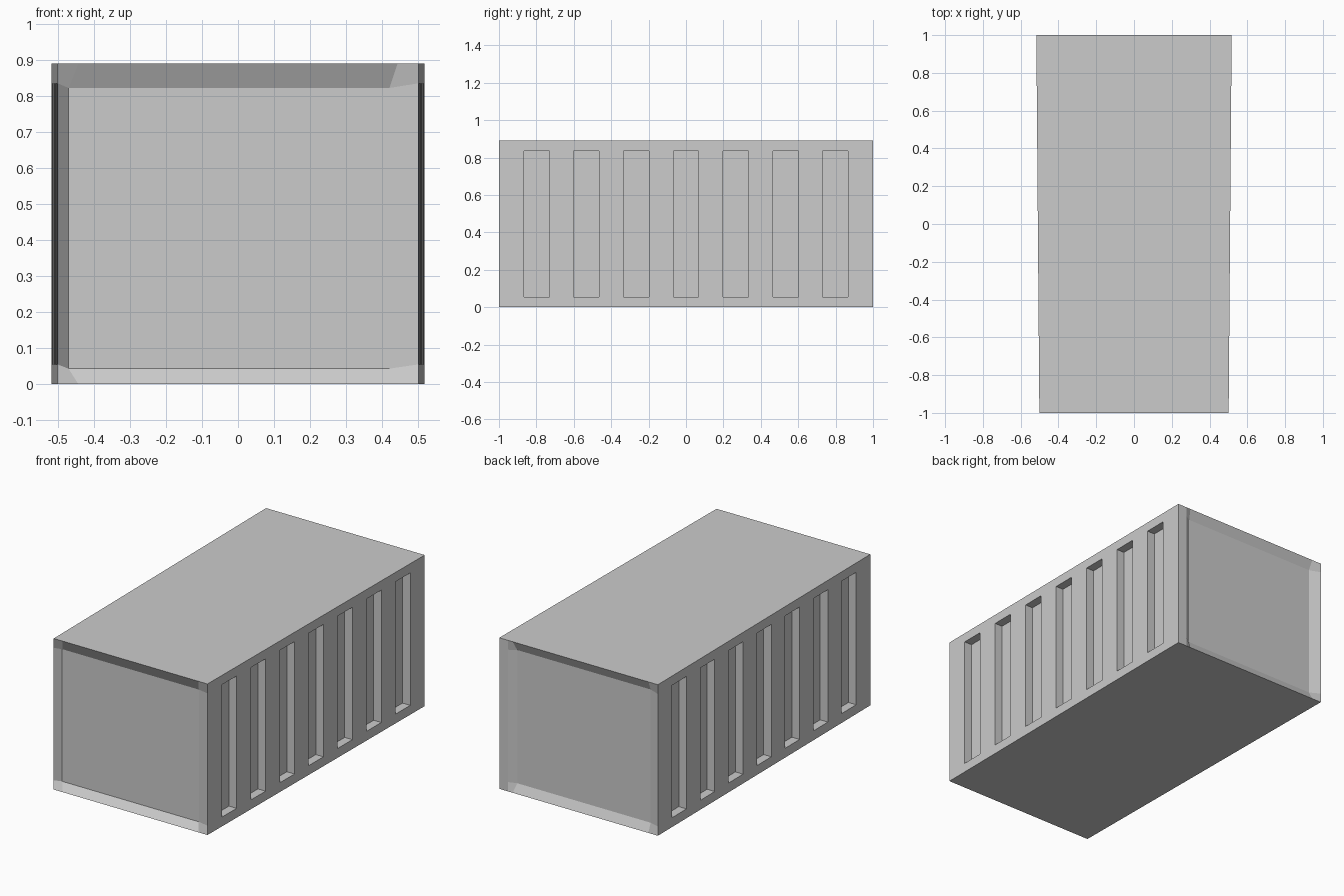
import bpy
import bmesh

old = bpy.data.objects.get("Cube")
if old:
    bpy.data.objects.remove(old, do_unlink=True)

HEIGHT = 0.89
RECESS_DEPTH = 0.05
ZS = [0, 0.055, 0.835, HEIGHT]

grey = bpy.data.materials.new("plain grey")
grey.use_nodes = True
colour = (0.6, 0.6, 0.6, 1)
grey.diffuse_color = colour
grey.node_tree.nodes["Principled BSDF"].inputs["Base Color"].default_value = colour

bm = bmesh.new()


def half_width(y):
    return 0.509 + 0.008 * y


def quad(*points):
    bm.faces.new([bm.verts.new(p) for p in points])


def dish(y, inward, left, right, inner_x, inner_z, break_x):
    """End wall with a sunken centre panel and sloped corner facets."""
    def point(i, j):
        if i in (1, 2) and j in (1, 2):
            return (inner_x[i - 1], y + inward, inner_z[j - 1])
        x = (left, break_x[0], break_x[1], right)[i]
        return (x, y, ZS[j])
    for i in range(3):
        for j in range(3):
            quad(point(i, j), point(i + 1, j), point(i + 1, j + 1), point(i, j + 1))


# Side walls with seven slots each
ys = [-1]
for k in range(7):
    centre = (k - 3) * 0.2663
    ys += [centre - 0.068, centre + 0.068]
ys.append(1)

for side in (-1, 1):
    def wall(y, z, depth=0):
        return (side * (half_width(y) - depth), y, z)
    for n, (y0, y1) in enumerate(zip(ys, ys[1:])):
        for j, (z0, z1) in enumerate(zip(ZS, ZS[1:])):
            corners = [(y0, z0), (y1, z0), (y1, z1), (y0, z1)]
            if n % 2 == 1 and j == 1:
                quad(*[wall(y, z, RECESS_DEPTH) for y, z in corners])
                for a, b in zip(corners, corners[1:] + corners[:1]):
                    quad(wall(*a), wall(*b), wall(*b, RECESS_DEPTH), wall(*a, RECESS_DEPTH))
            else:
                quad(*[wall(y, z) for y, z in corners])

# Roof and floor
for z in (0, HEIGHT):
    for y0, y1 in zip(ys, ys[1:]):
        w0, w1 = half_width(y0), half_width(y1)
        quad((-w0, y0, z), (w0, y0, z), (w1, y1, z), (-w1, y1, z))

# Front and back walls; the back keeps a flat upright strip on its left
front, back = half_width(-1), half_width(1)
rim = back - 0.058
dish(-1, 0.035, -front, front, (-0.47, 0.42), (0.043, 0.822), (-0.443, 0.443))
dish(1, -0.025, -back, rim, (-0.452, 0.417), (0.05, 0.835), (-0.455, 0.43))
quad((rim, 1, 0), (back, 1, 0), (back, 1, HEIGHT), (rim, 1, HEIGHT))

bmesh.ops.remove_doubles(bm, verts=bm.verts, dist=0.0005)
bmesh.ops.recalc_face_normals(bm, faces=bm.faces)
mesh = bpy.data.meshes.new("container_body")
bm.to_mesh(mesh)
bm.free()
mesh.materials.append(grey)
body = bpy.data.objects.new("container_body", mesh)
bpy.context.collection.objects.link(body)
